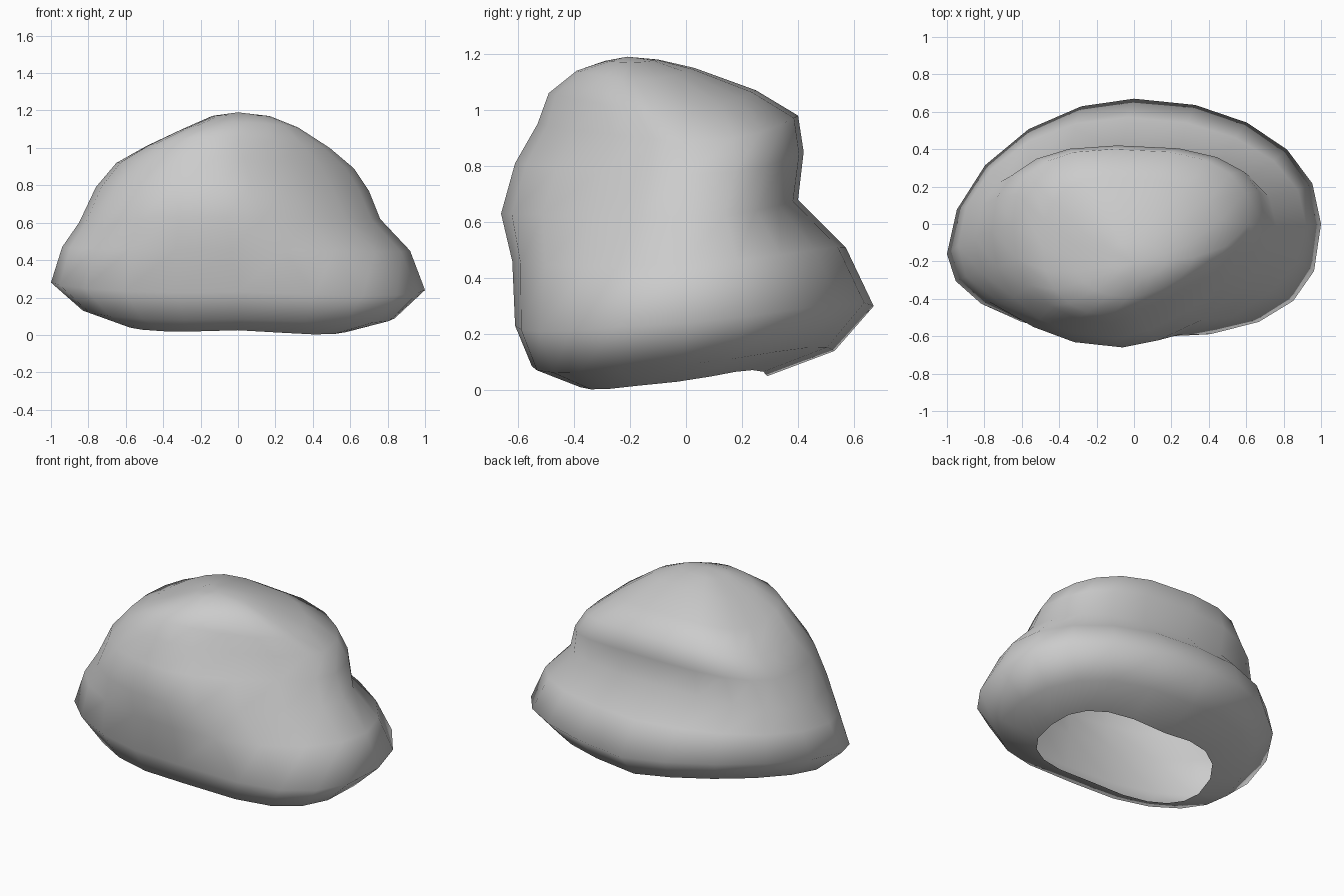
import bpy, bmesh, math

if "Cube" in bpy.data.objects:
    bpy.data.objects.remove(bpy.data.objects["Cube"])

SEG = 20

# Contour loops, bottom to top: (x, z) left, (x, z) right, (y, z) front, (y, z) back
LOOPS = [
    (-0.60, 0.05, 0.60, 0.03, -0.39, 0.025, 0.29, 0.05),
    (-0.83, 0.13, 0.84, 0.09, -0.55, 0.085, 0.53, 0.14),
    (-1.00, 0.28, 1.00, 0.24, -0.61, 0.23, 0.67, 0.30),
    (-0.94, 0.47, 0.92, 0.45, -0.62, 0.46, 0.57, 0.51),
    (-0.85, 0.60, 0.76, 0.62, -0.66, 0.63, 0.40, 0.68),
    (-0.76, 0.79, 0.70, 0.77, -0.61, 0.81, 0.42, 0.85),
    (-0.65, 0.92, 0.62, 0.89, -0.53, 0.95, 0.40, 0.98),
    (-0.49, 1.01, 0.49, 1.00, -0.49, 1.06, 0.25, 1.07),
    (-0.32, 1.09, 0.32, 1.11, -0.39, 1.14, 0.03, 1.15),
    (-0.14, 1.17, 0.17, 1.17, -0.29, 1.175, -0.10, 1.18),
]
# Corner roundness per loop (below 1 boxy, above 1 chamfered)
ROUND = {
    "front_right": (0.75, 0.74, 0.76, 1.05, 1.25, 1.35, 1.35, 1.35, 1.2, 1.0),
    "front_left": (0.8, 0.9, 0.95, 0.95, 0.95, 0.9, 0.9, 0.9, 0.9, 0.9),
    "back_left": (0.95, 1.05, 1.08, 1.0, 0.88, 0.82, 0.82, 0.82, 0.85, 0.9),
    "back_right": (0.8, 0.92, 0.95, 0.95, 0.85, 0.74, 0.74, 0.8, 0.85, 0.9),
}
# Lift of each corner of the three base loops
LIFT = {"front_right": -0.025, "front_left": -0.015,
        "back_left": 0.05, "back_right": 0.03}


def loop_point(loop, i, level):
    """Point on a four-quadrant superellipse with a slightly skewed centre."""
    xl, zl, xr, zr, yf, zf, yb, zb = loop
    t = max(0.0, min(1.0, (level - 2) / 4))
    cx = -0.12 * t if level < 8 else -0.03
    cy = -0.08 + 0.08 * t if level < 7 else (yf + yb) / 2
    a = 2 * math.pi * i / SEG
    c, s = math.cos(a), math.sin(a)
    corner = ("back" if s > 0 else "front") + ("_right" if c > 0 else "_left")
    p = ROUND[corner][level]
    u, v = abs(c) ** p, abs(s) ** p
    x = cx + u * ((xr if c > 0 else xl) - cx)
    cy += 0.08 * x * (1 - t)
    y = cy + v * ((yb if s > 0 else yf) - cy)
    z = c * c * (zr if c > 0 else zl) + s * s * (zb if s > 0 else zf)
    if level < 4:
        z += LIFT[corner] * 2 * abs(c * s) * (1 if level < 3 else 0.4)
    return x, y, max(z, 0.0)


# Boulder shell with an open underside
bm = bmesh.new()
rings = [[bm.verts.new(loop_point(l, i, k)) for i in range(SEG)]
         for k, l in enumerate(LOOPS)]
for lo, hi in zip(rings, rings[1:]):
    for i in range(SEG):
        j = (i + 1) % SEG
        bm.faces.new((lo[i], lo[j], hi[j], hi[i]))
peak = bm.verts.new((0.0, -0.21, 1.19))
for i in range(SEG):
    bm.faces.new((rings[-1][i], rings[-1][(i + 1) % SEG], peak))
for f in bm.faces:
    f.smooth = True
bmesh.ops.recalc_face_normals(bm, faces=bm.faces[:])

mesh = bpy.data.meshes.new("boulder")
bm.to_mesh(mesh)
bm.free()
boulder = bpy.data.objects.new("boulder", mesh)
bpy.context.collection.objects.link(boulder)
